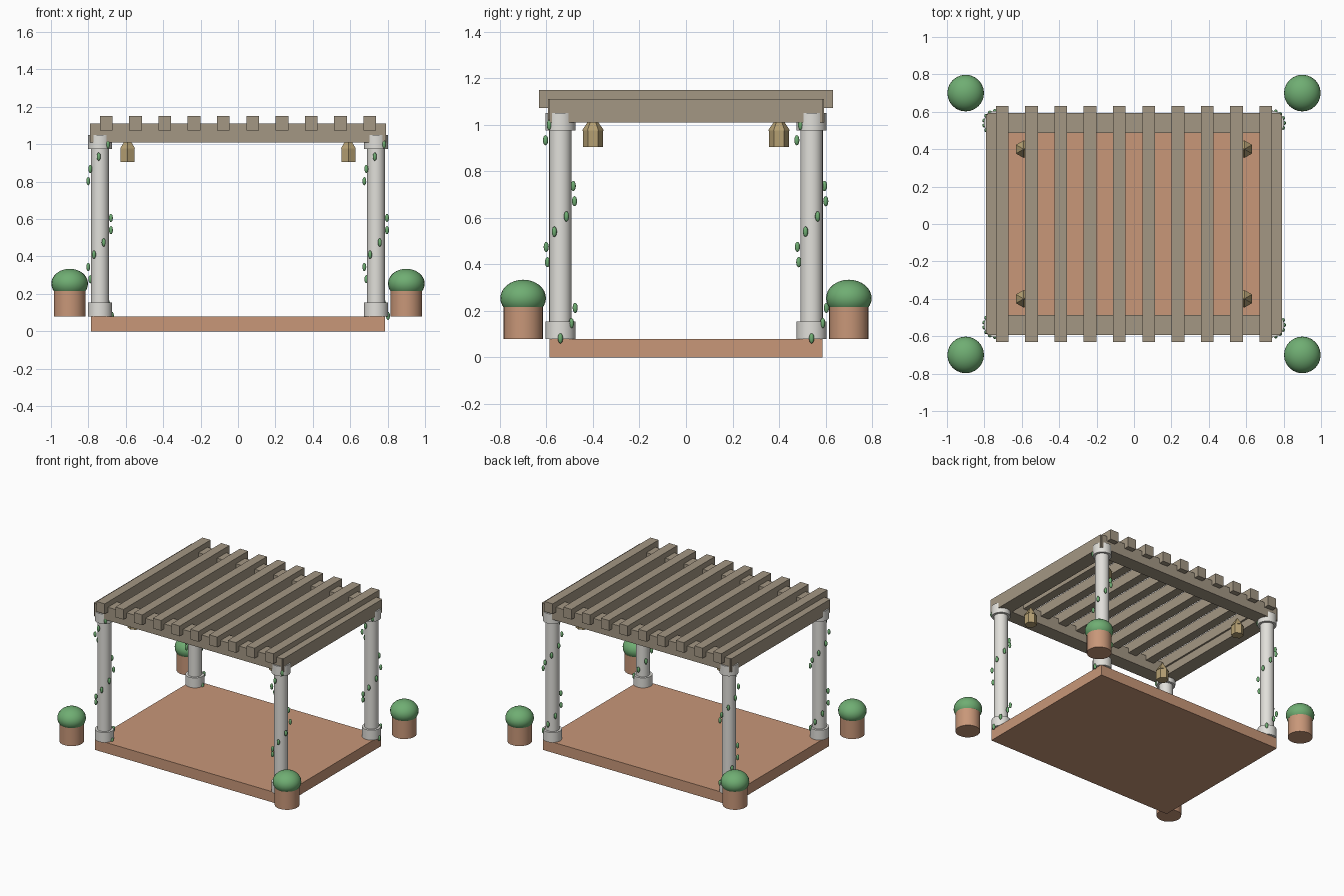
import bpy
from math import cos, sin, radians

if "Cube" in bpy.data.objects:
    bpy.data.objects.remove(bpy.data.objects["Cube"])


def material(name, rgb):
    m = bpy.data.materials.new(name)
    m.diffuse_color = (*rgb, 1)
    m.use_nodes = True
    m.node_tree.nodes["Principled BSDF"].inputs["Base Color"].default_value = m.diffuse_color
    return m


CLAY = material("clay", (0.58, 0.31, 0.19))
WOOD = material("wood", (0.37, 0.31, 0.23))
STONE = material("stone", (0.75, 0.74, 0.70))
GREEN = material("green", (0.16, 0.42, 0.17))
BRASS = material("brass", (0.46, 0.35, 0.17))


def finish(name, mat, smooth=False):
    o = bpy.context.object
    o.name = name
    o.data.materials.append(mat)
    if smooth:
        bpy.ops.object.shade_smooth_by_angle(angle=radians(40))
    return o


def box(name, x, y, z, mat):
    # x, y, z are (low, high) ranges
    bpy.ops.mesh.primitive_cube_add(size=1, location=[(a + b) / 2 for a, b in (x, y, z)])
    o = finish(name, mat)
    o.scale = [b - a for a, b in (x, y, z)]


def cone(name, x, y, z0, z1, r0, r1, mat, sides=24):
    bpy.ops.mesh.primitive_cone_add(vertices=sides, radius1=r0, radius2=r1, depth=z1 - z0,
                                    location=(x, y, (z0 + z1) / 2))
    finish(name, mat, sides > 8)


def blob(name, loc, rx, rz, mat, seg, rings):
    bpy.ops.mesh.primitive_uv_sphere_add(segments=seg, ring_count=rings, radius=1, location=loc)
    finish(name, mat, True).scale = (rx, rx, rz)


# Floor slab
box("floor", (-0.785, 0.785), (-0.587, 0.587), (0, 0.08), CLAY)

# Perimeter beams
for s, n, m in ((-1, "front", "left"), (1, "back", "right")):
    y, x = s * 0.54, s * 0.738
    box(n + "_beam", (-0.783, 0.783), (y - 0.054, y + 0.054), (1.01, 1.11), WOOD)
    box(m + "_beam", (x - 0.054, x + 0.054), (-0.586, 0.586), (1.01, 1.11), WOOD)

# Rafters
for i in range(10):
    x = -0.705 + i * 1.41 / 9
    box("rafter", (x - 0.034, x + 0.034), (-0.632, 0.632), (1.073, 1.15), WOOD)

for sx in (-1, 1):
    for sy in (-1, 1):
        # Column with base and capital
        x, y = sx * 0.738, sy * 0.54
        cone("column_shaft", x, y, 0.08, 1.04, 0.048, 0.048, STONE)
        cone("column_base", x, y, 0.08, 0.155, 0.065, 0.065, STONE)
        cone("column_capital", x, y, 0.975, 1.05, 0.065, 0.065, STONE)
        # Vine leaves spiralling two turns up the column
        for i in range(15):
            a = radians(48 * i)
            blob("vine_leaf", (x + 0.064 * cos(a), y + 0.064 * sin(a), 0.082 + 0.0655 * i),
                 0.011, 0.022, GREEN, 10, 8)
        # Six-sided hanging lantern
        x, y = sx * 0.59, sy * 0.4
        cone("lantern_body", x, y, 0.905, 0.976, 0.043, 0.043, BRASS, 6)
        cone("lantern_roof", x, y, 0.976, 1.045, 0.047, 0, BRASS, 6)
        # Potted shrub
        x, y = sx * 0.9, sy * 0.7
        cone("planter_pot", x, y, 0.08, 0.22, 0.085, 0.085, CLAY)
        blob("planter_shrub", (x, y, 0.255), 0.098, 0.079, GREEN, 24, 16)
